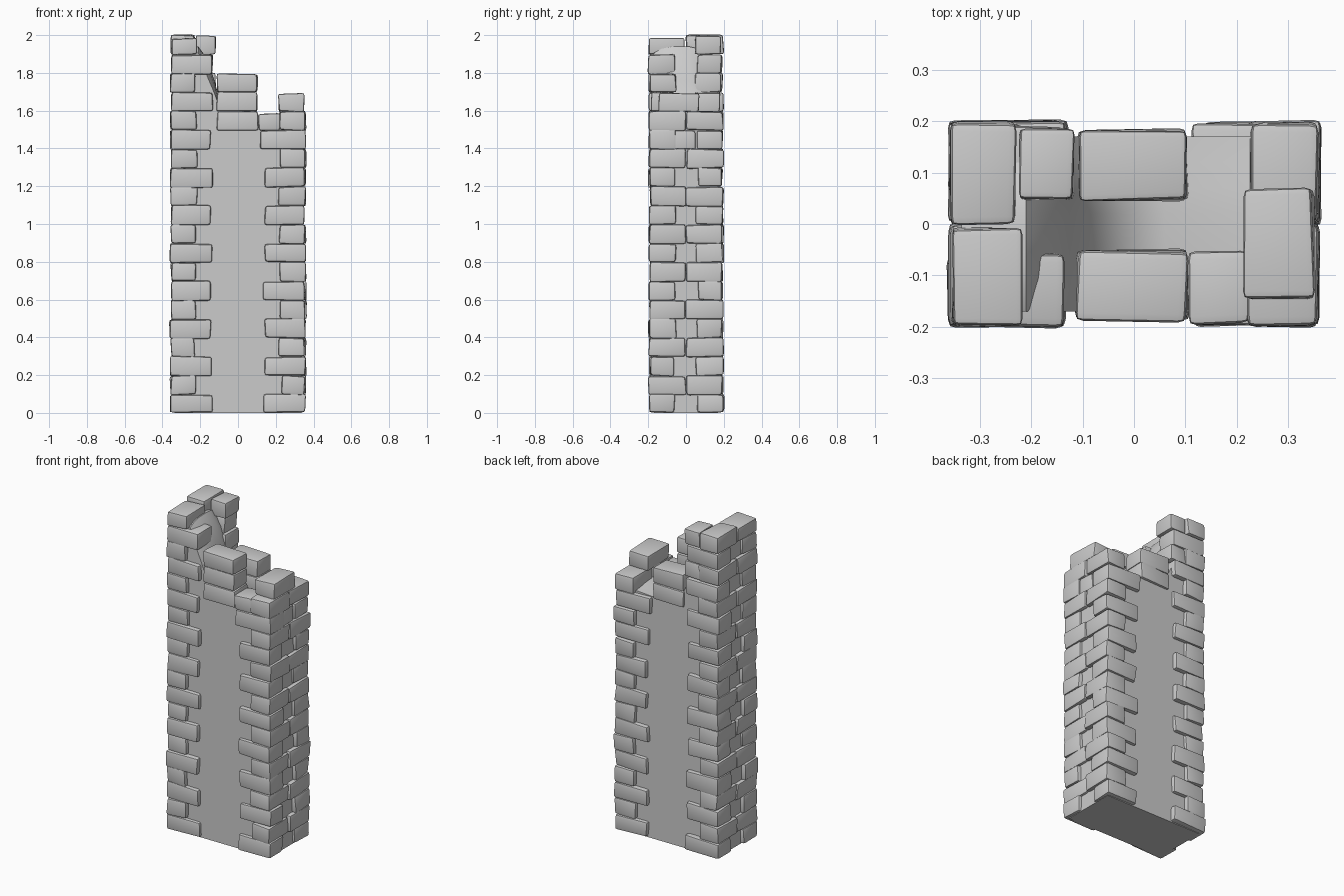
import bpy, bmesh, random
from mathutils import Vector

if "Cube" in bpy.data.objects:
    bpy.data.objects.remove(bpy.data.objects["Cube"])

random.seed(7)


def finish(bm, name):
    mesh = bpy.data.meshes.new(name)
    bmesh.ops.recalc_face_normals(bm, faces=bm.faces)
    bm.to_mesh(mesh)
    bm.free()
    ob = bpy.data.objects.new(name, mesh)
    bpy.context.collection.objects.link(ob)
    bpy.ops.object.select_all(action='DESELECT')
    bpy.context.view_layer.objects.active = ob
    ob.select_set(True)
    bpy.ops.object.shade_smooth_by_angle(angle=0.6)
    return ob


def brick(name, x0, x1, y0, y1, row, top=None):
    """Worn block filling the given extents on a 0.1 high course."""
    z0 = max(row * 0.1 - 0.004, 0.004)
    z1 = top or row * 0.1 + 0.097
    lo, hi = Vector((x0, y0, z0)), Vector((x1, y1, z1))
    bm = bmesh.new()
    bmesh.ops.create_cube(bm, size=1)
    for v in bm.verts:
        for i in range(3):
            t = lo[i] if v.co[i] < 0 else hi[i]
            v.co[i] = t + random.uniform(-0.005, 0.005)
        v.co.z = max(v.co.z, 0.002)
    bmesh.ops.bevel(bm, geom=bm.edges[:], offset=random.uniform(0.011, 0.017),
                    segments=2, profile=0.6, affect='EDGES')
    return finish(bm, name)


# Mortar core: flat walls with a broken, sloping top
KNOTS = [(-0.335, 1.93), (-0.21, 1.94), (-0.16, 1.87), (-0.125, 1.76),
         (-0.09, 1.63), (-0.02, 1.54), (0.06, 1.51), (0.22, 1.53), (0.335, 1.53)]
YS = [-0.17, -0.13, -0.08, -0.03, 0.02, 0.07, 0.12, 0.17]


def core_height(x, y, h):
    fall = min(1, abs(y + 0.03) / 0.17) ** 3
    if x < -0.2:
        fall *= 0.3
    return h - (h - 1.49) * 0.45 * fall


bm = bmesh.new()
top = [[bm.verts.new((x, y, core_height(x, y, h))) for y in YS] for x, h in KNOTS]
bot = [[bm.verts.new((x, y, 0)) for y in YS] for x, _ in KNOTS]
nx, ny = len(KNOTS), len(YS)
for i in range(nx - 1):
    for j in range(ny - 1):
        for g in (top, bot):
            bm.faces.new((g[i][j], g[i + 1][j], g[i + 1][j + 1], g[i][j + 1]))
    for j in (0, ny - 1):
        bm.faces.new((bot[i][j], bot[i + 1][j], top[i + 1][j], top[i][j]))
for j in range(ny - 1):
    for i in (0, nx - 1):
        bm.faces.new((bot[i][j], bot[i][j + 1], top[i][j + 1], top[i][j]))
finish(bm, "mortar_core")

# Corner quoins: alternate blocks running along the front and along the side
for sx, sy, rows, label in ((-1, -1, 19, "front_left"), (-1, 1, 20, "back_left"),
                            (1, -1, 16, "front_right"), (1, 1, 16, "back_right")):
    for r in range(rows):
        if r % 2 == 0:
            xin, yin = random.uniform(0.13, 0.145), random.uniform(0.05, 0.065)
        else:
            xin, yin = random.uniform(0.215, 0.23), -sy * random.uniform(-0.005, 0.02)
            yin = abs(yin) * 0.1
        if r == 14 and sx > 0:
            xin = 0.115
        jx, jy = random.uniform(0.35, 0.362), random.uniform(0.19, 0.2)
        xs, ys = sorted((sx * xin, sx * jx)), sorted((sy * yin, sy * jy))
        brick(f"{label}_block_{r}", *xs, *ys, r, 2.0 if r == 19 else None)

# Top blocks of the tall left end
brick("left_cap_front", -0.35, -0.22, -0.197, -0.01, 19, 1.982)
brick("left_cap_back", -0.225, -0.118, 0.05, 0.185, 19, 1.995)
brick("left_filler", -0.225, -0.12, 0.05, 0.185, 17)

# Middle courses across the wall head
for r in (15, 16, 17):
    brick(f"front_middle_block_{r}", -0.112, 0.104, -0.188, -0.052, r)
for r in (15, 16):
    brick(f"back_middle_block_{r}", -0.11, 0.103, 0.046, 0.182, r)

# Low right end: extra front block, side fillers and loose cap
brick("right_front_filler", 0.108, 0.225, -0.195, -0.055, 15, 1.585)
brick("right_side_filler", 0.22, 0.35, -0.055, 0.05, 14)
brick("right_cap", 0.215, 0.348, -0.145, 0.07, 16, 1.69)
